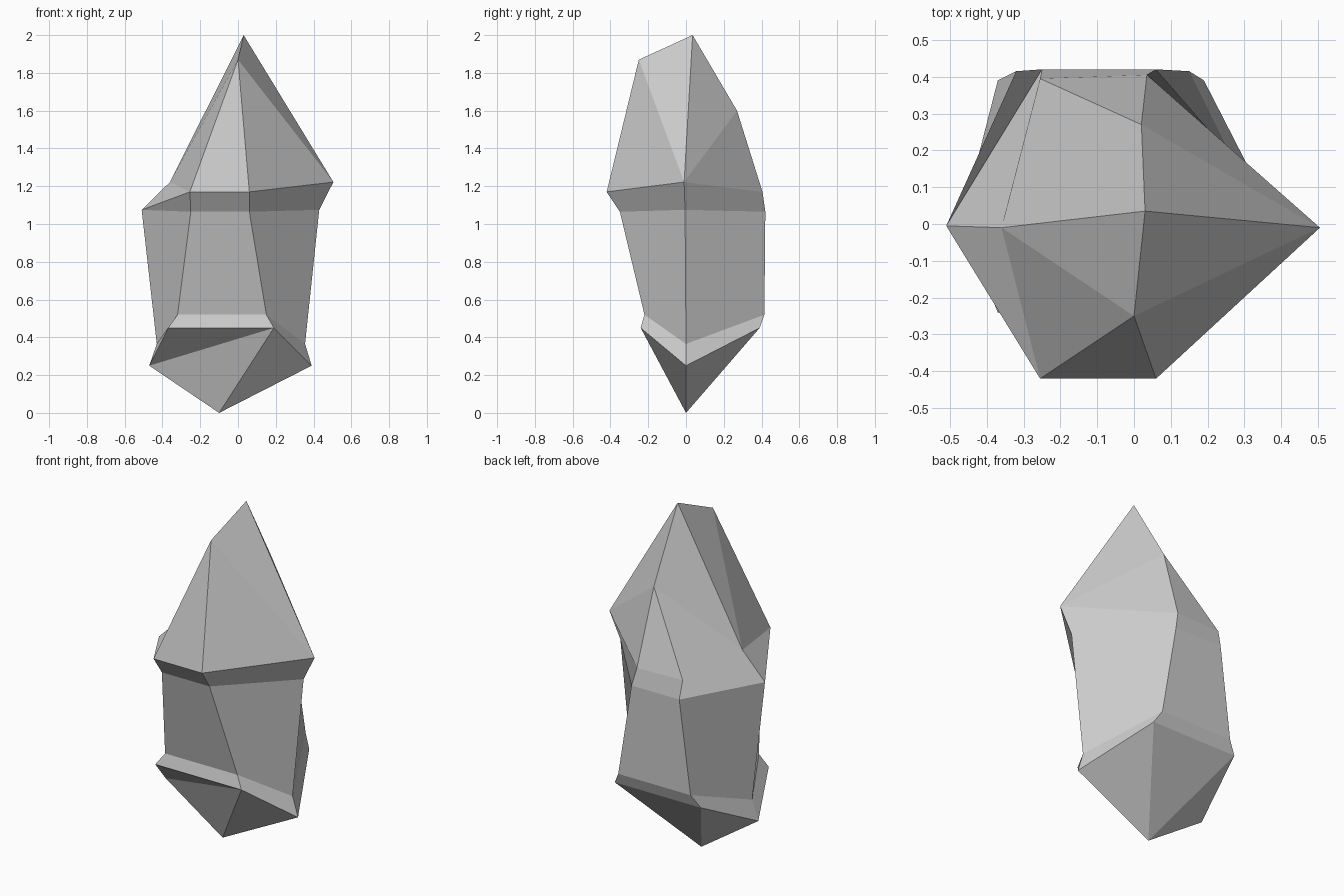
import bpy, bmesh

if "Cube" in bpy.data.objects:
    bpy.data.objects.remove(bpy.data.objects["Cube"])

bm = bmesh.new()


def ring(left, right, side_z, xl, xr, front, back, z, side_y=0.0):
    """Six-sided ring: left, front left, front right, right, back right, back left."""
    pts = [(left, side_y, side_z), (xl, front, z), (xr, front, z),
           (right, side_y, side_z), (xr, back, z), (xl, back, z)]
    return [bm.verts.new(p) for p in pts]


# Rings from the bottom up
rings = [
    ring(-0.47, 0.39, 0.25, -0.37, 0.19, -0.24, 0.39, 0.45),
    ring(-0.43, 0.355, 0.365, -0.32, 0.15, -0.22, 0.415, 0.52),
    ring(-0.51, 0.43, 1.075, -0.25, 0.06, -0.35, 0.42, 1.065, -0.005),
    ring(-0.36, 0.505, 1.222, -0.255, 0.06, -0.42, 0.395, 1.17, -0.01),
]
rings[3][4].co.x, rings[3][4].co.y = 0.035, 0.405

# Walls between neighbouring rings
for lo, hi in zip(rings, rings[1:]):
    for i in range(6):
        j = (i + 1) % 6
        if hi is rings[3] and i == 0:
            bm.faces.new((lo[i], lo[j], hi[j]))
            bm.faces.new((lo[i], hi[j], hi[i]))
        else:
            bm.faces.new((lo[i], lo[j], hi[j], hi[i]))

# Pointed base
tip = bm.verts.new((-0.10, 0, 0))
l, fl, fr, r, br, bl = rings[0]
for tri in ((l, fl, fr), (tip, l, fr), (tip, fr, r),
            (tip, r, br), (tip, br, bl), (tip, bl, l)):
    bm.faces.new(tri)

# Crown: peak with a front and a back shoulder
peak = bm.verts.new((0.03, 0.035, 2.0))
front = bm.verts.new((0, -0.25, 1.87))
back = bm.verts.new((0.02, 0.27, 1.60))
l, fl, fr, r, br, bl = rings[3]
for tri in ((l, fl, front), (fl, fr, front), (fr, r, front),
            (r, peak, front), (l, front, peak), (r, br, back),
            (br, bl, back), (bl, l, back), (l, peak, back), (r, back, peak)):
    bm.faces.new(tri)

bmesh.ops.recalc_face_normals(bm, faces=bm.faces)
mesh = bpy.data.meshes.new("crystal_rock")
bm.to_mesh(mesh)
bm.free()
bpy.context.collection.objects.link(bpy.data.objects.new("crystal_rock", mesh))
